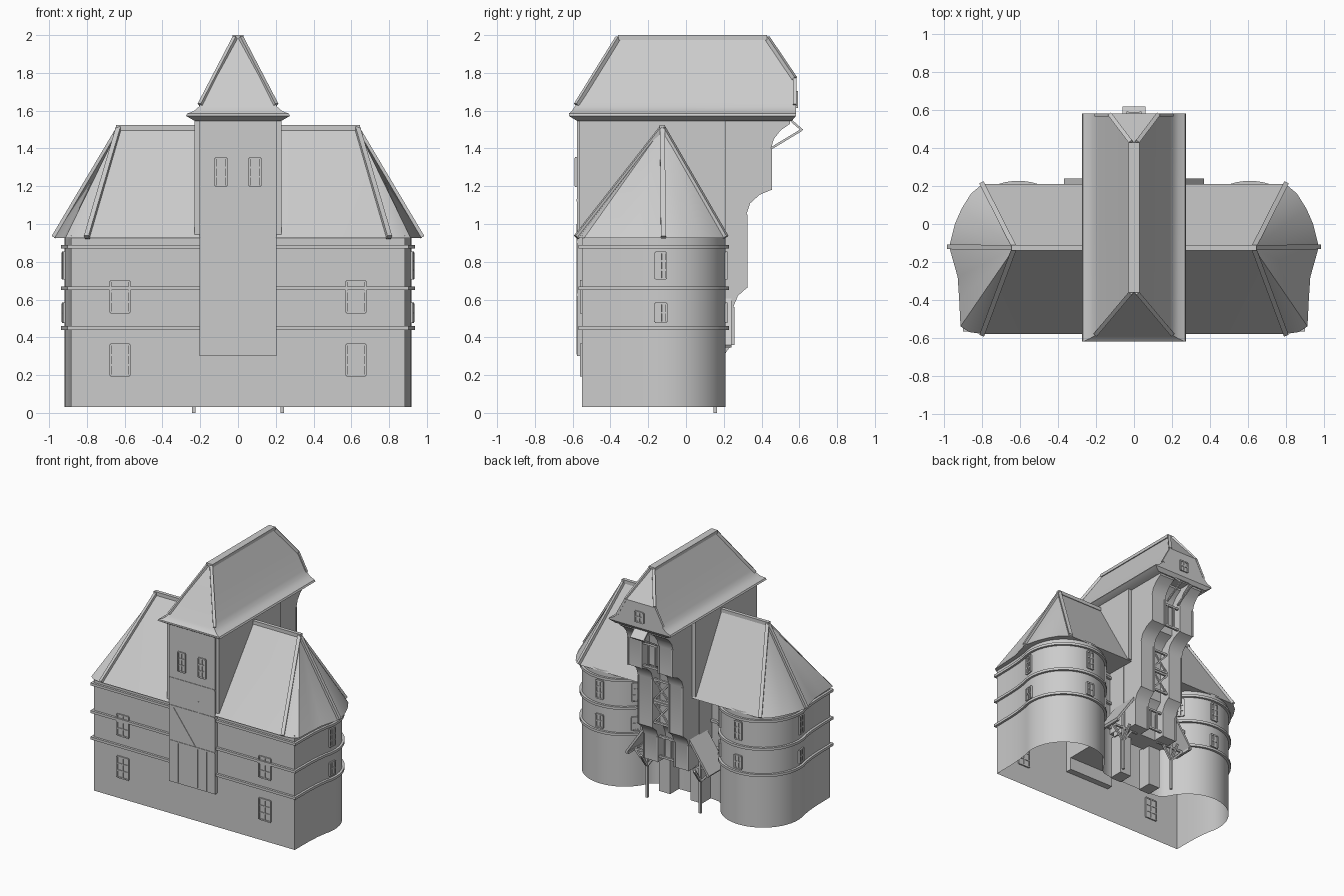
import bpy, bmesh
from math import radians, cos, sin
from mathutils import Matrix, Vector

cube = bpy.data.objects.get("Cube")
if cube:
    bpy.data.objects.remove(cube, do_unlink=True)

GREY = (0.6, 0.6, 0.6, 1)
mat = bpy.data.materials.new("plain grey")
mat.use_nodes = True
mat.diffuse_color = GREY
mat.node_tree.nodes["Principled BSDF"].inputs["Base Color"].default_value = GREY
SIDES = (1, -1)


def finish(name, bm, smooth=False):
    bmesh.ops.recalc_face_normals(bm, faces=bm.faces)
    me = bpy.data.meshes.new(name)
    bm.to_mesh(me)
    bm.free()
    me.materials.append(mat)
    ob = bpy.data.objects.new(name, me)
    bpy.context.scene.collection.objects.link(ob)
    if smooth:
        bpy.ops.object.select_all(action='DESELECT')
        ob.select_set(True)
        bpy.context.view_layer.objects.active = ob
        bpy.ops.object.shade_smooth_by_angle(angle=radians(30))
    return ob


def box(bm, lo, hi, m=Matrix()):
    lo, hi = Vector(lo), Vector(hi)
    size = Matrix.Diagonal((*(hi - lo), 1))
    bmesh.ops.create_cube(bm, size=1, matrix=m @ Matrix.Translation((lo + hi) / 2) @ size)


def bar(bm, p, q, w):
    p, q = Vector(p), Vector(q)
    rot = (q - p).to_track_quat('Z', 'Y').to_matrix().to_4x4()
    m = Matrix.Translation((p + q) / 2) @ rot
    bmesh.ops.create_cube(bm, size=1, matrix=m @ Matrix.Diagonal((w, w, (q - p).length, 1)))


def prism(bm, pts):
    """Solid between two matching outlines given as a pair of 3D point lists."""
    a, b = ([bm.verts.new(p) for p in ring] for ring in pts)
    bm.faces.new(a)
    bm.faces.new(b[::-1])
    bridge(bm, a, b)


def bridge(bm, a, b):
    for i in range(len(a)):
        j = (i + 1) % len(a)
        bm.faces.new((a[i], a[j], b[j], b[i]))


# Plan of the walls: flat front, a round drum at each back corner, recessed middle
DRUM, R = Vector((0.61, -0.1)), 0.31
half = [Vector(p) for p in ((0.885, -0.55), (0.887, -0.38), (0.893, -0.28))]
half += [DRUM + R * Vector((cos(radians(a)), sin(radians(a)))) for a in range(-18, 151, 8)]
half += [Vector(p) for p in ((0.31, 0.0), (0.27, -0.03), (0.2, -0.04))]
plan = half + [Vector((-p.x, p.y)) for p in reversed(half)]


def ring(bm, z, out=0.0):
    verts = []
    for i, p in enumerate(plan):
        a = (p - plan[i - 1]).normalized()
        b = (plan[(i + 1) % len(plan)] - p).normalized()
        n = Vector((a.y + b.y, -a.x - b.x)).normalized()
        off = out / max(0.6, n.dot(Vector((a.y, -a.x))))
        verts.append(bm.verts.new((*(p + n * off), z)))
    return verts


bm = bmesh.new()
bridge(bm, ring(bm, 0.03), ring(bm, 0.94))
finish("walls", bm, True)

# Moulded bands around the walls
for z, name in ((0.45, "lower_band"), (0.66, "middle_band"), (0.88, "upper_band")):
    bm = bmesh.new()
    loops = [ring(bm, h, o) for h, o in ((z - .01, 0), (z - .01, .018), (z + .01, .018), (z + .01, 0))]
    for a, b in zip(loops, loops[1:]):
        bridge(bm, a, b)
    finish(name, bm, True)

# Side roofs with rounded ends and hip ribs
EAVE, RIDGE = 0.925, 1.51
outline = [(0.2, -0.58), (0.8, -0.58), (0.87, -0.57), (0.915, -0.54), (0.922, -0.4), (0.93, -0.28),
           (0.975, -0.12), (0.945, 0.0), (0.91, 0.08), (0.86, 0.16), (0.8, 0.21), (0.2, 0.21)]
for s, side in zip(SIDES, ("left", "right")):
    bm = bmesh.new()
    base = [bm.verts.new((s * x, y, EAVE)) for x, y in outline]
    tip = bm.verts.new((s * 0.63, -0.125, RIDGE))
    inner = bm.verts.new((s * 0.2, -0.125, RIDGE))
    bm.faces.new(base)
    bm.faces.new((base[0], base[1], tip, inner))
    bm.faces.new((base[-1], inner, tip, base[-2]))
    for a, b in zip(base[1:-2], base[2:-1]):
        bm.faces.new((a, b, tip))
    finish(side + "_roof", bm, True)
    bm = bmesh.new()
    for i in (1, 6, 10):
        x, y = outline[i]
        bar(bm, (s * x, y, EAVE + 0.005), (s * 0.63, -0.125, RIDGE), 0.026)
    bar(bm, (s * 0.2, -0.125, RIDGE), (s * 0.645, -0.125, RIDGE), 0.028)
    finish(side + "_roof_ribs", bm)

# Tower: front slab and the wider upper body
bm = bmesh.new()
box(bm, (-0.203, -0.577, 0.3), (0.203, -0.5, 1.6))
box(bm, (-0.203, -0.5, 0.4), (0.203, 0.12, 1.5))
box(bm, (-0.23, -0.565, 0.94), (0.23, 0.21, 1.555))
finish("tower", bm)

# Thin boards on the tower front
bm = bmesh.new()
for z in (0.62, 0.9, 1.12):
    box(bm, (-0.2, -0.581, z), (0.2, -0.57, z + 0.012))
for x in (-0.13, -0.05, 0.04, 0.12):
    box(bm, (x, -0.581, 0.31), (x + 0.01, -0.57, 0.62))
bar(bm, (-0.17, -0.577, 0.9), (0.03, -0.577, 0.63), 0.008)
box(bm, (0.05, -0.581, 0.9), (0.062, -0.57, 1.0))
finish("tower_front_boards", bm)

# Tower roof: flared eaves, full hip in front and half hip behind
# each level: half width, front y, back y, height
levels = [(0.228, -0.575, 0.56, 1.545), (0.275, -0.62, 0.582, 1.572), (0.268, -0.62, 0.582, 1.585),
          (0.235, -0.605, 0.582, 1.597), (0.208, -0.59, 0.582, 1.62), (0.19, -0.57, 0.582, 1.65),
          (0.125, -0.50, 0.582, 1.77), (0.015, -0.36, 0.43, 1.985)]
bm = bmesh.new()
rings = [[bm.verts.new((x, y, z)) for x, y in ((-w, f), (w, f), (w, b), (-w, b))] for w, f, b, z in levels]
for a, b in zip(rings, rings[1:]):
    bridge(bm, a, b)
bm.faces.new(rings[0])
bm.faces.new(rings[-1])
finish("tower_roof", bm, True)

bm = bmesh.new()
w, f, b, z = levels[-1]
box(bm, (-0.028, f, 1.975), (0.028, b, 2.0))
for s in SIDES:
    bar(bm, (s * 0.2, -0.58, 1.63), (s * w, f, z), 0.022)
    bar(bm, (s * 0.125, 0.575, 1.77), (s * w, b, z), 0.022)
    bar(bm, (s * 0.125, 0.575, 1.77), (s * 0.2, 0.575, 1.63), 0.018)
finish("tower_roof_ribs", bm)

# Stepped hoist casings behind the tower, with a recessed slot between
steps = [(0.55, 1.56), (0.55, 1.53), (0.5, 1.495), (0.465, 1.45), (0.45, 1.4), (0.45, 1.18),
         (0.39, 1.155), (0.34, 1.11), (0.32, 1.05), (0.32, 0.66), (0.275, 0.62), (0.25, 0.56), (0.25, 0.36)]


def casing(name, x0, x1, back):
    bm = bmesh.new()
    pts = [(0.0, 1.56)] + [(y - back, z) for y, z in steps] + [(0.0, 0.36)]
    prism(bm, [[(x, y, z) for y, z in pts] for x in (x0, x1)])
    return finish(name, bm, True)


casing("left_hoist_casing", 0.07, 0.2, 0)
casing("right_hoist_casing", -0.2, -0.07, 0)
casing("hoist_slot_back", -0.075, 0.075, 0.09)

# Cross bracing and beams in the slot
bm = bmesh.new()
for y, z0, z1 in ((0.43, 1.2, 1.38), (0.3, 0.88, 1.04), (0.3, 0.7, 0.86), (0.23, 0.4, 0.56)):
    for z in (z0, z1):
        bar(bm, (-0.075, y, z), (0.075, y, z), 0.016)
    if y == 0.3:
        for s in SIDES:
            bar(bm, (-s * 0.07, y, z0), (s * 0.07, y, z1), 0.012)
    else:
        for s in SIDES:
            bar(bm, (s * 0.03, y, z0), (s * 0.03, y, z1), 0.012)
finish("slot_bracing", bm)

# Trim boards on the casing edges
bm = bmesh.new()
for s in SIDES:
    for x in (0.075, 0.195):
        for y, z0, z1 in ((0.45, 1.18, 1.4), (0.32, 0.66, 1.05), (0.25, 0.36, 0.56)):
            box(bm, (s * x - 0.006, y - 0.01, z0), (s * x + 0.006, y + 0.006, z1))
finish("casing_trim", bm)

# Tilted hatch at the head of the hoist
bm = bmesh.new()
prism(bm, [[(x, 0.545, 1.565), (x, 0.62, 1.5), (x, 0.612, 1.492), (x, 0.537, 1.557)] for x in (-0.06, 0.06)])
for s in SIDES:
    bar(bm, (s * 0.05, 0.612, 1.498), (s * 0.05, 0.45, 1.4), 0.012)
finish("hoist_hatch", bm)

# Lean-to roofs on posts at the foot of the hoist
for s, side in zip(SIDES, ("left", "right")):
    bm = bmesh.new()
    slope = [(0.19, 0.62), (0.37, 0.36), (0.36, 0.345), (0.19, 0.59)]
    prism(bm, [[(s * x, y, z) for x, z in slope] for y in (0.02, 0.24)])
    finish(side + "_lean_to_roof", bm)
    bm = bmesh.new()
    box(bm, (s * 0.235 - 0.009, 0.145, 0), (s * 0.235 + 0.009, 0.163, 0.53))
    bar(bm, (s * 0.235, 0.154, 0.25), (s * 0.34, 0.154, 0.36), 0.016)
    bar(bm, (s * 0.235, 0.154, 0.25), (s * 0.15, 0.154, 0.37), 0.016)
    bar(bm, (s * 0.235, 0.154, 0.25), (s * 0.235, 0.23, 0.36), 0.016)
    bar(bm, (s * 0.1, 0.154, 0.36), (s * 0.35, 0.154, 0.36), 0.016)
    bar(bm, (s * 0.35, 0.02, 0.355), (s * 0.35, 0.235, 0.355), 0.018)
    box(bm, (s * 0.14 - 0.05, -0.05, 0.03), (s * 0.14 + 0.05, 0.07, 0.37))
    finish(side + "_lean_to_frame", bm)


# Windows: a pane with a frame and glazing bars
def window(bm, x, y, z, w, h, turn=0, rows=3):
    m = Matrix.Translation((x, y, z)) @ Matrix.Rotation(radians(turn), 4, 'Z')
    t = 0.01
    box(bm, (-w / 2, -0.004, -h / 2), (w / 2, 0.006, h / 2), m)
    for sx in SIDES:
        box(bm, (sx * w / 2 - t / 2, -0.012, -h / 2), (sx * w / 2 + t / 2, 0.01, h / 2), m)
    for i in range(rows + 1):
        zz = h * (i / rows - 0.5)
        box(bm, (-w / 2, -0.01, zz - t / 2), (w / 2, 0.01, zz + t / 2), m)
    box(bm, (-t / 2, -0.01, -h / 2), (t / 2, 0.01, h / 2), m)


bm = bmesh.new()
for s in SIDES:
    for z in (0.28, 0.615):
        window(bm, s * 0.625, -0.55, z, 0.1, 0.165)
    window(bm, s * 0.09, -0.577, 1.275, 0.06, 0.15)
finish("front_windows", bm)

bm = bmesh.new()
for s in SIDES:
    for a in (-6, 90, 140):
        turn = a if s > 0 else 180 - a
        x = s * DRUM.x + R * cos(radians(turn))
        y = DRUM.y + R * sin(radians(turn))
        window(bm, x, y, 0.78, 0.055, 0.14, turn + 90)
        window(bm, x, y, 0.53, 0.06, 0.1, turn + 90, 2)
window(bm, 0, 0.582, 1.66, 0.07, 0.08, 180, 2)
finish("drum_and_gable_windows", bm)
